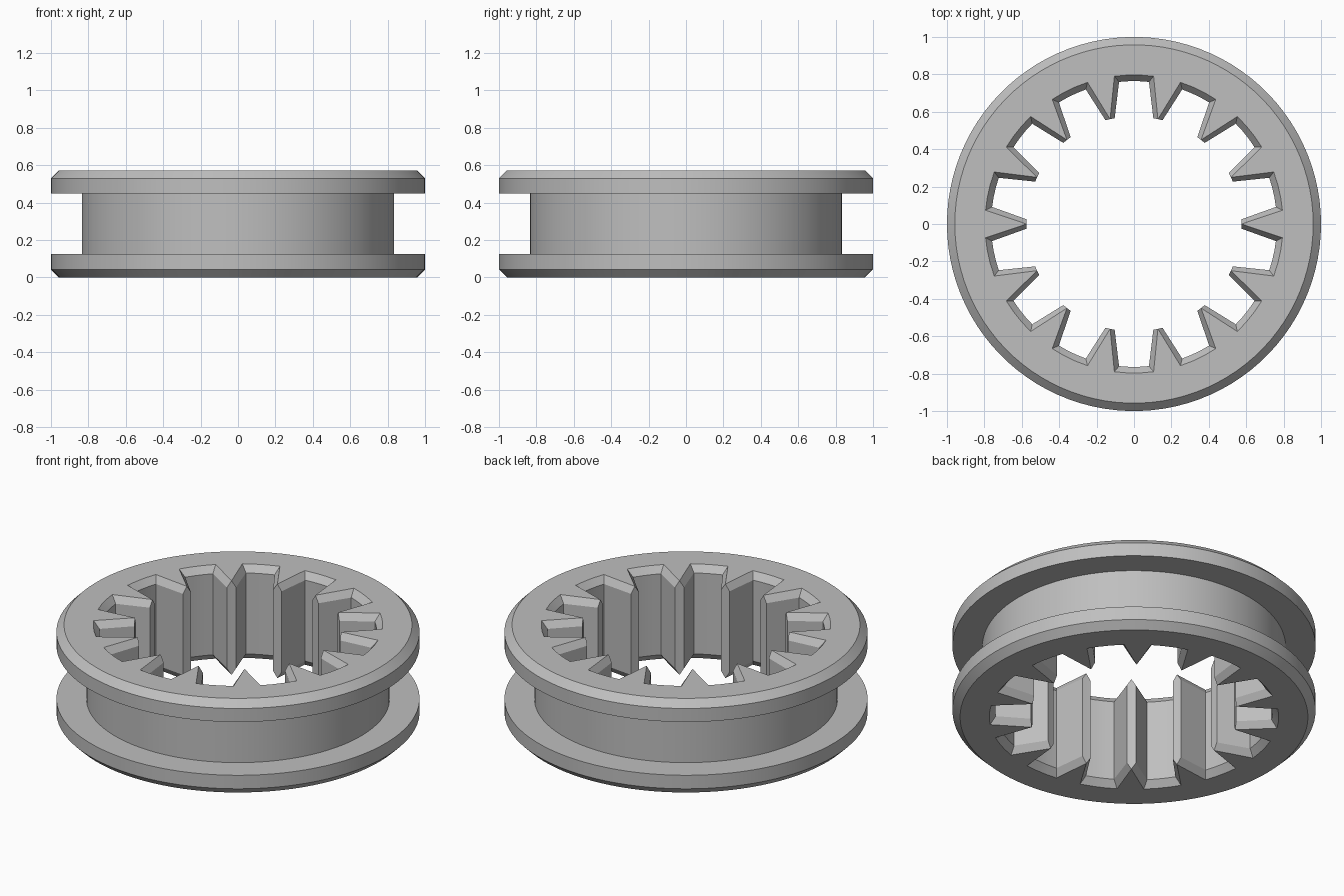
import bpy, bmesh
from math import cos, sin, radians

cube = bpy.data.objects.get("Cube")
if cube:
    bpy.data.objects.remove(cube, do_unlink=True)

TEETH = 14
PITCH = 360 / TEETH
HEIGHT = 0.572
BEVEL = 0.042
FLANGE = 0.124
TIP_RADIUS = 0.575

steel = bpy.data.materials.new("plain_grey")
steel.use_nodes = True
grey = (0.52, 0.52, 0.52, 1)
steel.diffuse_color = grey
steel.node_tree.nodes["Principled BSDF"].inputs["Base Color"].default_value = grey


def circle(radius):
    """One pitch of a plain circle, as (radius, angle) points."""
    return [(radius, PITCH * (i - 1) / 7) for i in range(7)]


def splines(tip_half, root_half, root_radius):
    """One pitch of the toothed bore: tip, flank, then the arc of the gap."""
    gap = PITCH - 2 * root_half
    tip = [(TIP_RADIUS, a) for a in (-tip_half, 0, tip_half)]
    return tip + [(root_radius, root_half + gap * i / 3) for i in range(4)]


def add_loop(bm, pitch, z):
    verts = []
    for tooth in range(TEETH):
        for r, a in pitch:
            t = radians(a + tooth * PITCH)
            verts.append(bm.verts.new((r * cos(t), r * sin(t), z)))
    return verts


# Bore widens to pointed, chamfered teeth at each end
bore = splines(2.5, 6.85, 0.764)
bore_end = splines(0, 5.3, 0.797)
rim = circle(1)
rim_end = circle(1 - BEVEL)
groove = circle(0.835)

# Closed cross-section: top, flange, groove, flange, underside, bore
section = [
    (bore_end, HEIGHT), (rim_end, HEIGHT), (rim, HEIGHT - BEVEL),
    (rim, HEIGHT - FLANGE), (groove, HEIGHT - FLANGE),
    (groove, FLANGE), (rim, FLANGE),
    (rim, BEVEL), (rim_end, 0), (bore_end, 0),
    (bore, 0.04), (bore, HEIGHT - 0.04),
]

bm = bmesh.new()
loops = [add_loop(bm, pitch, z) for pitch, z in section]
for k, low in enumerate(loops):
    high = loops[(k + 1) % len(loops)]
    for i in range(len(low)):
        j = (i + 1) % len(low)
        bm.faces.new((low[i], low[j], high[j], high[i]))
bmesh.ops.remove_doubles(bm, verts=bm.verts, dist=0.0005)
bmesh.ops.recalc_face_normals(bm, faces=bm.faces)

mesh = bpy.data.meshes.new("splined_sleeve")
bm.to_mesh(mesh)
bm.free()
mesh.materials.append(steel)
sleeve = bpy.data.objects.new("splined_sleeve", mesh)
bpy.context.collection.objects.link(sleeve)

# Smooth round walls, sharp chamfers and teeth
bpy.ops.object.select_all(action="DESELECT")
sleeve.select_set(True)
bpy.context.view_layer.objects.active = sleeve
bpy.ops.object.shade_smooth_by_angle(angle=radians(20))
